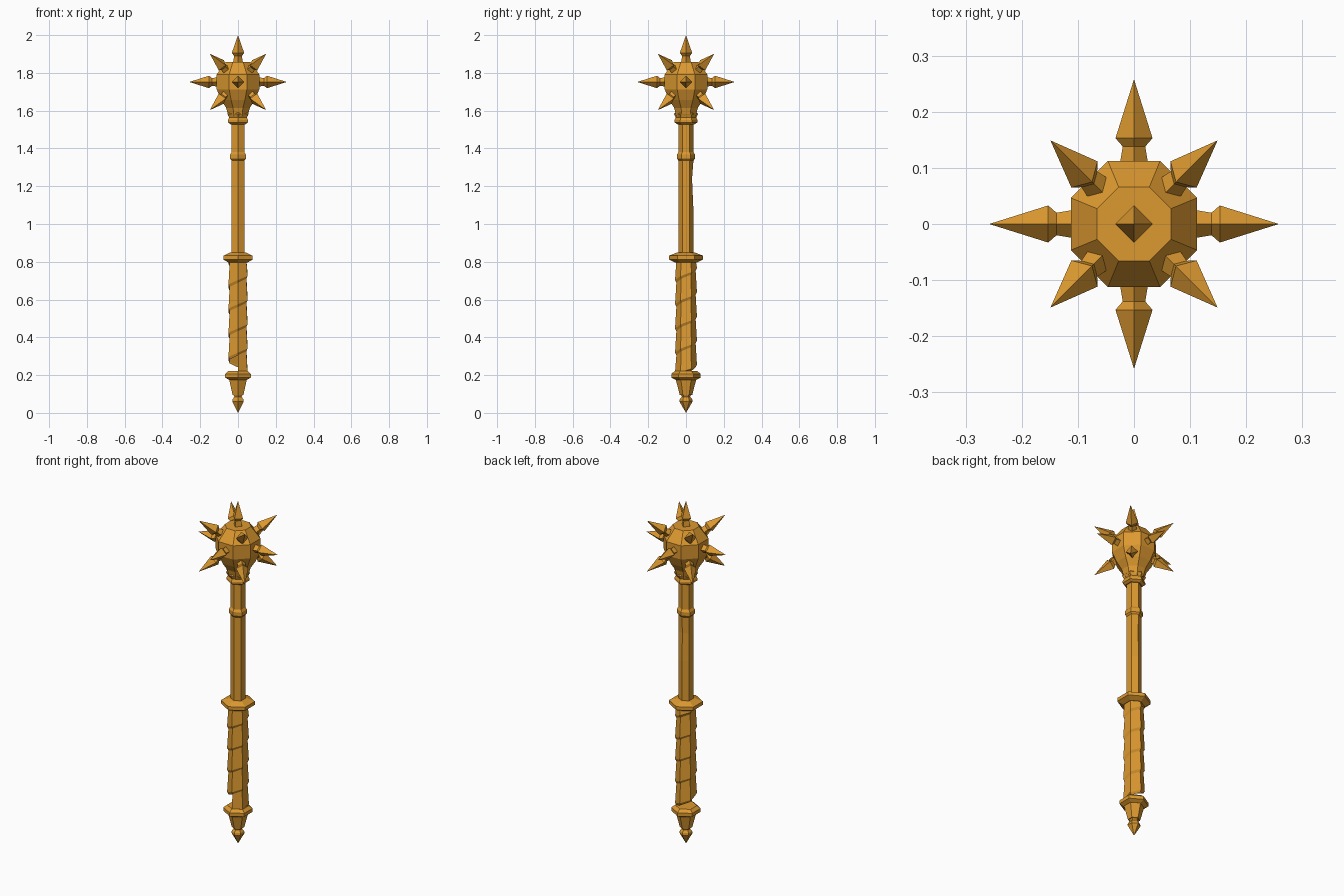
import bpy, bmesh
from math import sin, cos, radians, pi
from mathutils import Vector, Matrix

cube = bpy.data.objects.get("Cube")
if cube:
    bpy.data.objects.remove(cube)

bronze = bpy.data.materials.new("golden_bronze")
bronze.use_nodes = True
colour = (0.72, 0.32, 0.03, 1)
bronze.diffuse_color = colour
bronze.node_tree.nodes["Principled BSDF"].inputs["Base Color"].default_value = colour


def finish(name, bm):
    bmesh.ops.remove_doubles(bm, verts=bm.verts, dist=0.0003)
    bmesh.ops.recalc_face_normals(bm, faces=bm.faces)
    mesh = bpy.data.meshes.new(name)
    bm.to_mesh(mesh)
    bm.free()
    mesh.materials.append(bronze)
    obj = bpy.data.objects.new(name, mesh)
    bpy.context.collection.objects.link(obj)
    return obj


def lathe(name, profile, sides=6, turn=30.0):
    """Faceted solid of revolution from (radius, height) pairs."""
    bm = bmesh.new()
    rings = []
    for r, z in profile:
        rings.append([bm.verts.new((r * cos(a), r * sin(a), z)) for a in
                      (radians(turn) + 2 * pi * i / sides for i in range(sides))])
    for low, high in zip(rings, rings[1:]):
        for i in range(sides):
            j = (i + 1) % sides
            bm.faces.new((low[i], low[j], high[j], high[i]))
    bm.faces.new(rings[0][::-1])
    bm.faces.new(rings[-1])
    return finish(name, bm)


# Pommel: pointed finial, tapered cup and ring
lathe("finial", [(0, 0), (0.035, 0.06), (0.033, 0.072), (0.022, 0.085), (0.03, 0.1)])
lathe("pommel_cup", [(0.033, 0.095), (0.055, 0.18)])
lathe("pommel_ring", [(0.055, 0.175), (0.078, 0.187), (0.078, 0.207), (0.058, 0.222)])

# Grip: six-sided, wrapped by a rising spiral strap
bm = bmesh.new()
bottom, top, pitch = 0.215, 0.81, 0.128
columns = []
for k in range(7):
    a = radians(-90 + 60 * k)
    col = []
    for n in range(-1, 6):
        for r, dz in ((0.051, 0), (0.058, 0.014)):
            z = bottom + 0.09 + (n + k / 6) * pitch + dz
            col.append(bm.verts.new((r * cos(a), r * sin(a), min(max(z, bottom), top))))
    columns.append(col)
for c, d in zip(columns, columns[1:]):
    for i in range(len(c) - 1):
        if max(v.co.z for v in (c[i + 1], d[i + 1])) > bottom and min(c[i].co.z, d[i].co.z) < top:
            bm.faces.new((c[i], d[i], d[i + 1], c[i + 1]))
bmesh.ops.dissolve_degenerate(bm, edges=bm.edges, dist=0.0003)
finish("grip", bm)

# Guard, shaft and rings
lathe("guard", [(0.06, 0.797), (0.09, 0.812), (0.09, 0.832), (0.05, 0.848)])
shaft = lathe("shaft", [(0.039, 0.83), (0.039, 1.08), (0.039, 1.24),
                        (0.039, 1.33), (0.039, 1.55)])
for v in shaft.data.vertices:  # worn edges
    if v.co.y > 0.035 and 1.2 < v.co.z < 1.3:
        v.co.y -= 0.007
lathe("shaft_ring", [(0.039, 1.335), (0.048, 1.345), (0.048, 1.368), (0.039, 1.38)])
lathe("head_collar", [(0.045, 1.528), (0.061, 1.538), (0.061, 1.55),
                      (0.054, 1.563), (0.064, 1.582), (0.056, 1.592)])

# Head: eight-sided faceted ball on a tapering neck
lathe("head", [(0.055, 1.57), (0.068, 1.615), (0.096, 1.657), (0.122, 1.712),
               (0.122, 1.792), (0.071, 1.857)], 8, 22.5)

# Spikes along the axes and the cube diagonals
centre = Vector((0, 0, 1.752))
spike = [(0.028, 0.09), (0.02, 0.138), (0.033, 0.153), (0, 0.258)]
directions = [Vector((x, y, z)) for x in (-1, 0, 1) for y in (-1, 0, 1)
              for z in (-1, 0, 1) if abs(x) + abs(y) + abs(z) in (1, 3)]
for d in directions:
    if d.z < 0 and not d.x:
        continue  # the shaft sits here
    d = d.normalized()
    side = Vector((0, 0, 1)).cross(d)
    side = side.normalized() if side.length > 0.1 else Vector((1, 0, 0))
    up = d.cross(side)
    frame = Matrix((side, up, d)).transposed().to_4x4()
    length = 0.248 if d.z > 0.9 else 0.258
    obj = lathe("spike", spike[:-1] + [(0, length)], 4, 0)
    obj.data.transform(Matrix.Translation(centre) @ frame)
